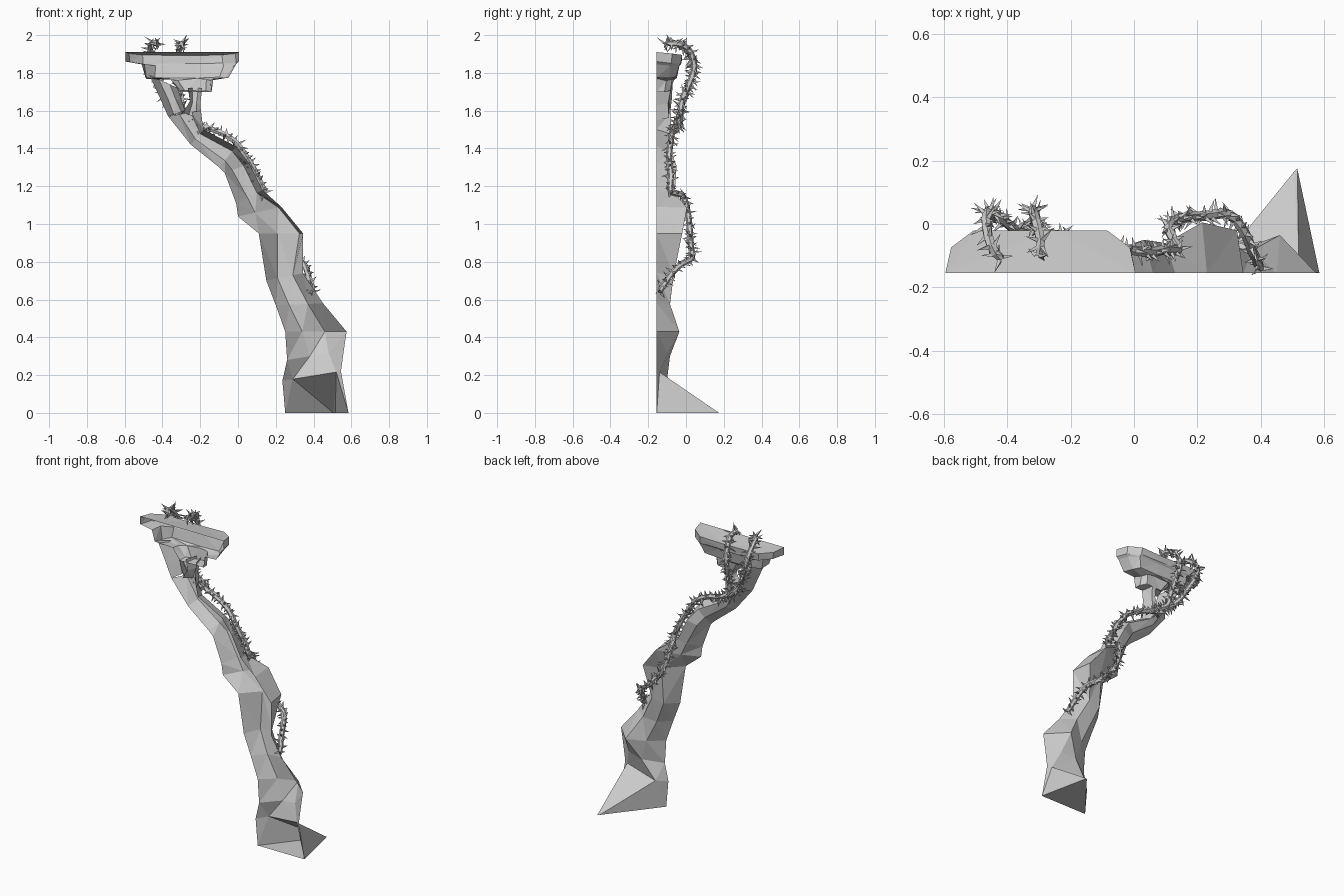
import bpy, bmesh, math, random
from mathutils import Vector

if "Cube" in bpy.data.objects:
    bpy.data.objects.remove(bpy.data.objects["Cube"])

random.seed(4)
FRONT = -0.155  # open cut plane of the half-round shells


def add_object(name, bm):
    bmesh.ops.recalc_face_normals(bm, faces=bm.faces)
    mesh = bpy.data.meshes.new(name)
    bm.to_mesh(mesh)
    bm.free()
    ob = bpy.data.objects.new(name, mesh)
    bpy.context.collection.objects.link(ob)
    return ob


def loft(bm, rows):
    rings = [[bm.verts.new(p) for p in row] for row in rows]
    for a, b in zip(rings, rings[1:]):
        for i in range(len(a) - 1):
            bm.faces.new((a[i], a[i + 1], b[i + 1], b[i]))
    return rings


def shell(name, sections, close_bottom=False):
    """Half-round faceted trunk; section = xl, zl, xr, zr, (ax, ay), (bx, by)."""
    rows = []
    for xl, zl, xr, zr, a, b in sections:
        row = [(xl, FRONT, zl)]
        for x, y in (a, b):
            t = (x - xl) / (xr - xl)
            row.append((x, y, zl + t * (zr - zl)))
        rows.append(row + [(xr, FRONT, zr)])
    bm = bmesh.new()
    rings = loft(bm, rows)
    if close_bottom:
        bm.faces.new(rings[0])
    bmesh.ops.triangulate(bm, faces=bm.faces[:])
    return add_object(name, bm)


# Twisted trunk with pointed foot
shell("trunk", [
    (.25, .0, .585, .0, (.505, .165), (.515, .175)),
    (.235, .17, .545, .22, (.29, -.10), (.52, -.14)),
    (.26, .28, .56, .33, (.38, -.085), (.48, -.10)),
    (.25, .43, .575, .43, (.34, -.08), (.46, -.035)),
    (.20, .57, .45, .58, (.27, -.085), (.37, -.085)),
    (.15, .70, .345, .74, (.21, -.07), (.29, -.065)),
    (.11, .95, .345, .95, (.21, -.05), (.325, -.02)),
    (.00, 1.04, .23, 1.09, (.09, -.075), (.215, .005)),
    (-.01, 1.11, .13, 1.18, (.05, -.075), (.10, -.06)),
    (-.07, 1.27, .06, 1.32, (-.03, -.07), (.03, -.05)),
    (-.10, 1.30, -.01, 1.41, (-.07, -.09), (-.03, -.08)),
    (-.25, 1.42, -.18, 1.50, (-.225, -.09), (-.20, -.08)),
    (-.37, 1.57, -.20, 1.60, (-.31, -.085), (-.25, -.08)),
], True)

# Forked limbs carrying the ledge
shell("left_limb", [
    (-.37, 1.57, -.28, 1.60, (-.34, -.085), (-.30, -.085)),
    (-.41, 1.66, -.30, 1.66, (-.37, -.075), (-.33, -.09)),
    (-.47, 1.79, -.32, 1.72, (-.42, -.07), (-.36, -.08)),
])
shell("right_limb", [
    (-.29, 1.59, -.19, 1.55, (-.26, -.09), (-.22, -.09)),
    (-.255, 1.65, -.20, 1.63, (-.24, -.09), (-.22, -.095)),
    (-.265, 1.72, -.19, 1.72, (-.24, -.08), (-.21, -.08)),
])


# Stepped ledge, open on its front side, with roughly hewn steps
def ledge_row(xl, xr, z, back, z_back, cut, rough):
    mid_y = back - 0.4 * (back - FRONT)
    mid_z = (z + z_back) / 2
    row = [(xl, FRONT, z), (xl + .2 * cut, mid_y, mid_z), (xl + cut, back, z_back),
           ((xl + xr) / 2 + .04, back, z_back - .004),
           (xr - cut, back, z_back), (xr - .2 * cut, mid_y, mid_z), (xr, FRONT, z)]
    r = lambda: random.uniform(-rough, rough)
    return [row[0]] + [(x + r(), y + r() / 2, z + r()) for x, y, z in row[1:-1]] + [row[-1]]


bm = bmesh.new()
levels = [
    (-.595, .005, 1.91, -.02, 1.895, .09, 0),
    (-.595, .005, 1.86, -.025, 1.85, .09, .006),
    (-.51, -.01, 1.845, -.035, 1.84, .07, .006),
    (-.49, -.05, 1.775, -.05, 1.78, .06, .012),
    (-.36, -.13, 1.77, -.07, 1.77, .04, .012),
    (-.31, -.14, 1.70, -.085, 1.705, .03, .006),
]
rings = loft(bm, [ledge_row(*l) for l in levels])
bm.faces.new(rings[0])
bmesh.ops.triangulate(bm, faces=bm.faces[:] + [bm.faces.new(rings[-1])])
add_object("ledge", bm)


# Thorny vines
def smooth_path(points):
    p = [Vector(q) for q in points]
    p = [2 * p[0] - p[1]] + p + [2 * p[-1] - p[-2]]
    out = []
    for i in range(1, len(p) - 2):
        a, b, c, d = p[i - 1:i + 3]
        n = max(2, round((c - b).length / .028))
        for k in range(n):
            t = k / n
            out.append(.5 * (2 * b + (c - a) * t + (2 * a - 5 * b + 4 * c - d) * t * t
                             + (3 * b - a - 3 * c + d) * t ** 3))
    return out + [p[-2]]


def thorn(bm, base, direction, length, radius):
    side = direction.orthogonal().normalized()
    other = direction.cross(side)
    ring = [bm.verts.new(base + radius * (side * math.cos(k * math.tau / 4)
                                          + other * math.sin(k * math.tau / 4))) for k in range(4)]
    tip = bm.verts.new(base + direction * length)
    for k in range(4):
        bm.faces.new((ring[k], ring[(k + 1) % 4], tip))


def vine(name, points, r=.016, spike=1.0, sides=6):
    path = smooth_path(points)
    bm = bmesh.new()
    rows, count = [], len(path)
    for i, p in enumerate(path):
        t = (path[min(i + 1, count - 1)] - path[max(i - 1, 0)]).normalized()
        ref = Vector((1, 0, 0)) if abs(t.x) < .8 else Vector((0, 0, 1))
        u = t.cross(ref).normalized()
        v = t.cross(u)
        rad = r * (.7 if i in (0, count - 1) else 1)
        rows.append([p + rad * (u * math.cos(k * math.tau / sides) + v * math.sin(k * math.tau / sides))
                     for k in list(range(sides)) + [0]])
        # Three thorns around every ring, leaning along the stem
        turn = random.uniform(0, math.tau)
        for k in range(3):
            a = turn + k * math.tau / 3 + random.uniform(-.3, .3)
            out = u * math.cos(a) + v * math.sin(a)
            lean = (out + t * random.uniform(-.7, .7)).normalized()
            thorn(bm, p + out * r * .7, lean, spike * random.uniform(.03, .052), .009)
    rings = loft(bm, rows)
    bm.faces.new(rings[0][:sides])
    bm.faces.new(rings[-1][:sides])
    add_object(name, bm)


vine("outer_vine", [(-.42, -.11, 1.95), (-.45, -.07, 1.96), (-.465, -.01, 1.93), (-.465, .03, 1.88),
                    (-.45, .04, 1.81), (-.41, .01, 1.72), (-.36, -.025, 1.63), (-.29, -.04, 1.56),
                    (-.21, -.06, 1.515)])
vine("inner_vine", [(-.30, -.10, 1.955), (-.295, -.05, 1.955), (-.31, .01, 1.93), (-.32, .045, 1.84),
                    (-.31, .02, 1.75), (-.30, -.02, 1.66), (-.28, -.03, 1.57), (-.20, -.04, 1.52)])
vine("trunk_vine", [(-.22, -.05, 1.52), (-.12, -.07, 1.495), (-.02, -.08, 1.44), (.05, -.09, 1.35),
                    (.10, -.08, 1.26), (.14, -.08, 1.17), (.11, -.02, 1.155), (.125, .01, 1.06),
                    (.16, .02, .97), (.22, .025, .89), (.30, .03, .82), (.35, -.03, .785),
                    (.375, -.09, .72), (.40, -.14, .64)], spike=.85)
